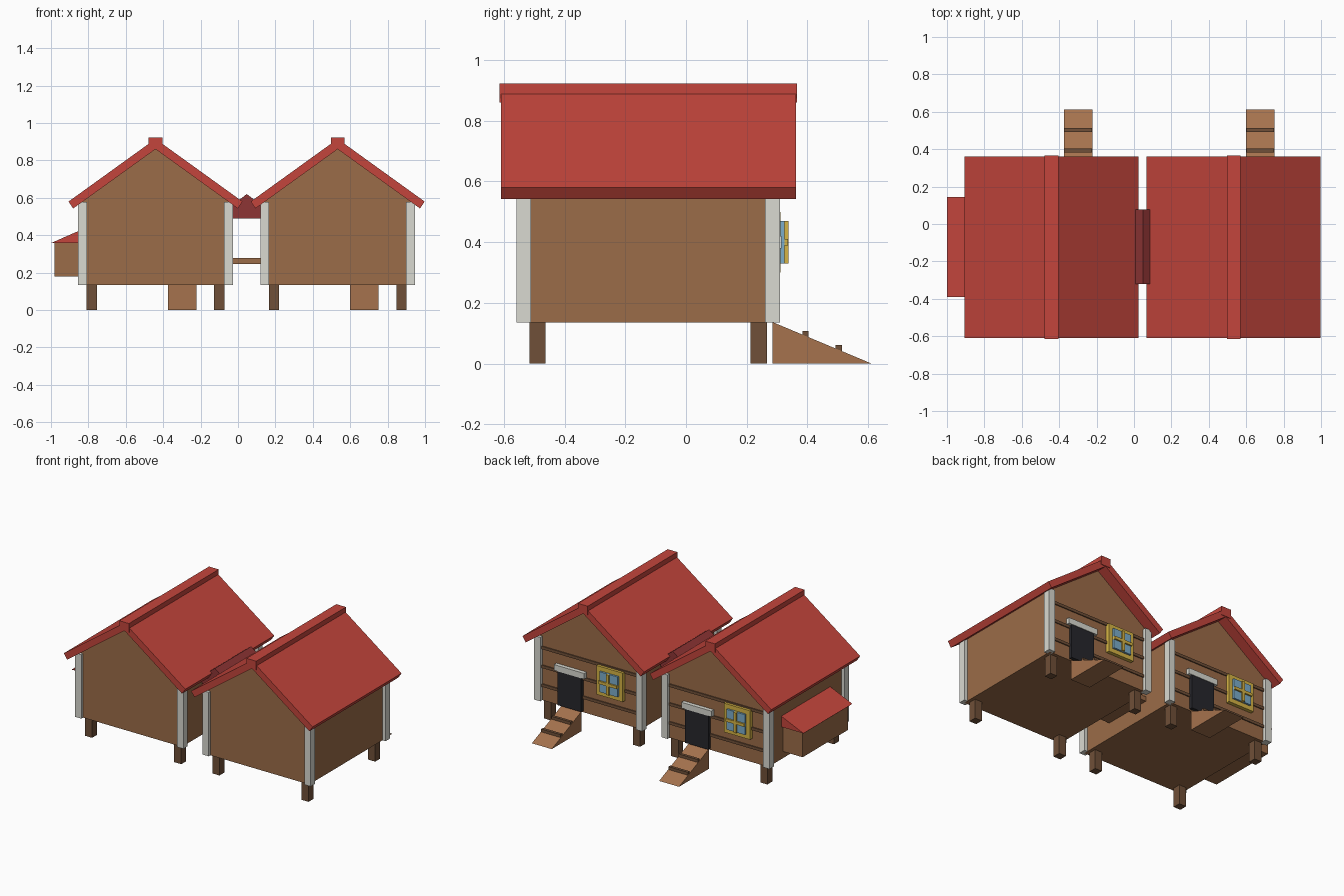
import bpy

if "Cube" in bpy.data.objects:
    bpy.data.objects.remove(bpy.data.objects["Cube"])

def material(name, color):
    m = bpy.data.materials.new(name)
    m.diffuse_color = (*color, 1)
    m.use_nodes = True
    m.node_tree.nodes["Principled BSDF"].inputs["Base Color"].default_value = m.diffuse_color
    return m

WOOD = material("wood", (0.33, 0.15, 0.065))
RAMP = material("ramp_wood", (0.38, 0.17, 0.075))
DARK = material("dark_wood", (0.16, 0.08, 0.04))
RED = material("red_roof", (0.55, 0.06, 0.045))
DEEP = material("deep_red", (0.27, 0.035, 0.035))
WHITE = material("trim_white", (0.7, 0.7, 0.64))
BLACK = material("doorway_black", (0.02, 0.02, 0.025))
YELLOW = material("window_yellow", (0.68, 0.46, 0.06))
GLASS = material("glass_blue", (0.2, 0.42, 0.6))

def mesh(name, verts, faces, mat):
    me = bpy.data.meshes.new(name)
    me.from_pydata(verts, [], faces)
    me.materials.append(mat)
    ob = bpy.data.objects.new(name, me)
    bpy.context.collection.objects.link(ob)
    return ob

def prism(name, profile, axis, lo, hi, mat):
    """Extrude a counter-clockwise profile: (x, z) along y or (y, z) along x."""
    n = len(profile)
    if axis == 'Y':
        verts = [(a, d, b) for d in (lo, hi) for a, b in profile]
    else:
        verts = [(d, a, b) for d in (hi, lo) for a, b in profile]
    faces = [tuple(range(n)), tuple(reversed(range(n, 2 * n)))]
    faces += [(i, i + n, (i + 1) % n + n, (i + 1) % n) for i in range(n)]
    return mesh(name, verts, faces, mat)

def box(name, x0, x1, y0, y1, z0, z1, mat):
    return prism(name, [(x0, z0), (x1, z0), (x1, z1), (x0, z1)], 'Y', y0, y1, mat)

def shift(points, cx):
    return [(x + cx, z) for x, z in points]

MID_Y = -0.125   # middle of each house in depth

def house(tag, cx):
    # Gabled body
    prism(tag + "_body", shift([(-.39, .135), (.39, .135), (.39, .58), (0, .86), (-.39, .58)], cx),
          'Y', -.54, .287, WOOD)
    # Bent roof slab and ridge cap
    prism(tag + "_roof", shift([(0, .86), (.44, .543), (.465, .58), (0, .915), (-.465, .58), (-.44, .543)], cx),
          'Y', -.61, .362, RED)
    box(tag + "_ridge_cap", cx - .037, cx + .037, -.615, .366, .86, .922, RED)
    # Corner posts and legs
    for sx in (-1, 1):
        for sy in (-1, 1):
            px, py = cx + sx * .39, MID_Y + sy * .41
            box(tag + "_corner_post", px - .024, px + .024, py - .024, py + .024, .135, .577, WHITE)
            lx, ly = cx + sx * .341, MID_Y + sy * .364
            box(tag + "_leg", lx - .027, lx + .027, ly - .027, ly + .027, 0, .137, DARK)
    # Plank grooves on the back wall
    for z in (.24, .37, .5):
        box(tag + "_plank_line", cx - .37, cx + .37, .28, .294, z - .01, z + .01, DARK)
    # Doorway, lintel and ramp with cleats
    dx = cx + .142
    box(tag + "_doorway", dx - .09, dx + .09, .28, .31, .145, .385, BLACK)
    box(tag + "_lintel", dx - .115, dx + .115, .28, .314, .38, .42, WHITE)
    prism(tag + "_ramp", [(.285, 0), (.612, 0), (.285, .137)], 'X', dx - .076, dx + .076, RAMP)
    for y in (.393, .503):
        z = .137 * (.612 - y) / .327
        box(tag + "_ramp_cleat", dx - .074, dx + .074, y - .01, y + .01, z - .01, z + .016, DARK)
    # Window: frame board, glass and crossing bars
    wx, wz = cx - .167, .4
    for s in (-1, 1):
        a, b = sorted((s * .07, s * .1))
        box(tag + "_window_side", wx + a, wx + b, .28, .312, wz - .1, wz + .1, YELLOW)
        box(tag + "_window_rail", wx - .07, wx + .07, .28, .312, wz + a, wz + b, YELLOW)
    box(tag + "_window_glass", wx - .07, wx + .07, .28, .325, wz - .07, wz + .07, GLASS)
    box(tag + "_window_mullion", wx - .01, wx + .01, .28, .337, wz - .07, wz + .07, YELLOW)
    box(tag + "_window_crossbar", wx - .07, wx + .07, .28, .336, wz - .01, wz + .01, YELLOW)

for tag, cx in (("left_house", -.441), ("right_house", .533)):
    house(tag, cx)

# Nest box on the left wall with its sloped lid
box("nest_box", -.98, -.82, -.37, .125, .18, .362, WOOD)
prism("nest_box_lid", [(-1, .358), (-.82, .358), (-.82, .437)], 'Y', -.39, .145, RED)

# Covered walkway between the houses
box("walkway_floor", -.06, .15, -.3, .055, .245, .277, WOOD)
prism("walkway_roof", [(-.125, .49), (.219, .49), (.047, .62)], 'Y', -.32, .077, DEEP)
